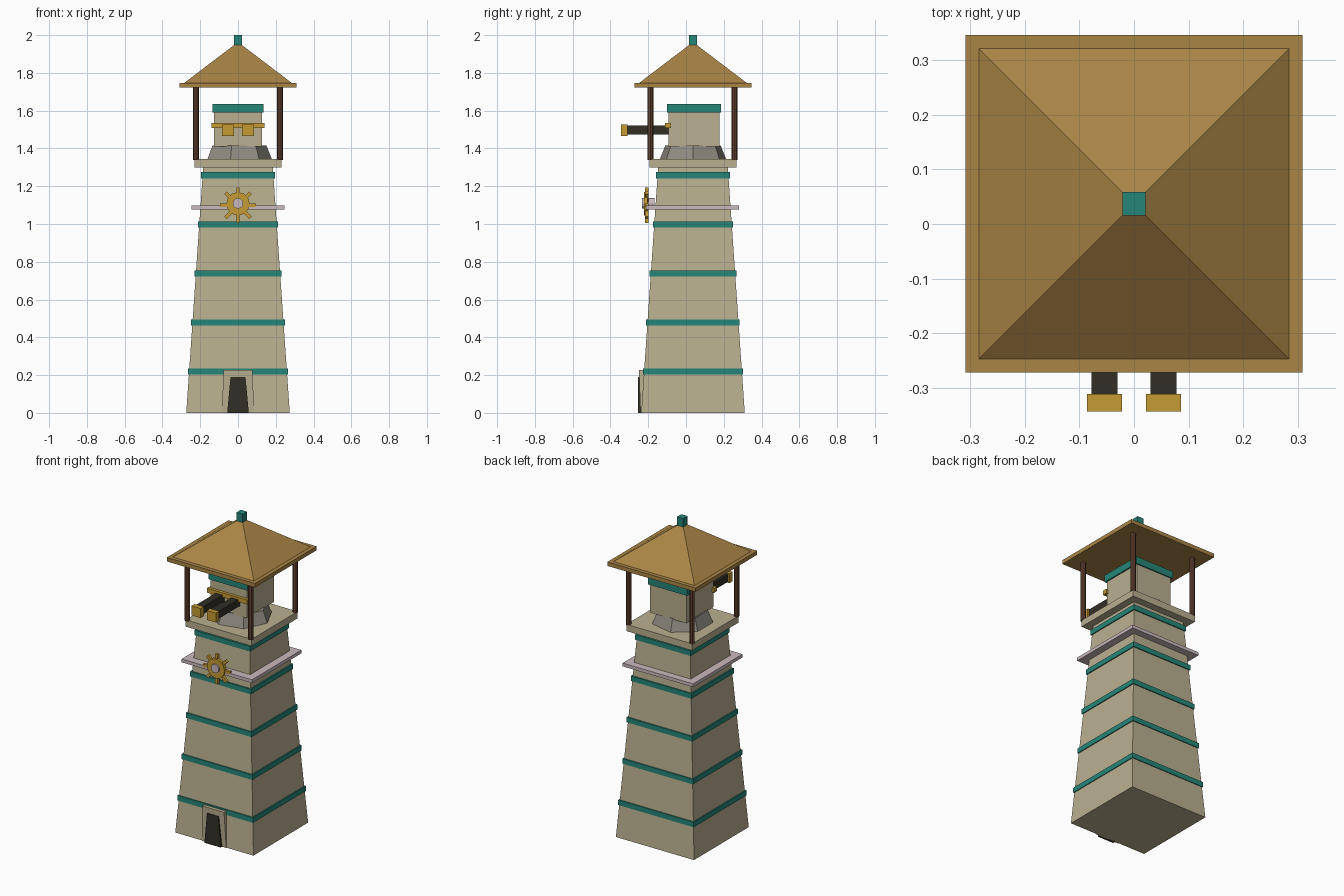
import bpy, bmesh, math
from mathutils import Matrix, Vector

if "Cube" in bpy.data.objects:
    bpy.data.objects.remove(bpy.data.objects["Cube"], do_unlink=True)

CY = 0.037  # tower axis in y


def material(name, r, g, b):
    lin = [((c / 255 + 0.055) / 1.055) ** 2.4 for c in (r, g, b)] + [1.0]
    m = bpy.data.materials.new(name)
    m.use_nodes = True
    m.diffuse_color = lin
    m.node_tree.nodes["Principled BSDF"].inputs["Base Color"].default_value = lin
    return m


STONE = material("sandstone", 186, 176, 144)
TEAL = material("teal", 38, 134, 121)
ROOF = material("ochre roof", 170, 133, 70)
BRASS = material("brass", 198, 155, 52)
PINK = material("pale pink", 202, 186, 190)
DARK = material("dark iron", 49, 47, 37)
WOOD = material("brown wood", 99, 64, 47)
GRAY = material("gray slate", 144, 141, 130)


def finish(name, bm, mat):
    bmesh.ops.recalc_face_normals(bm, faces=bm.faces)
    me = bpy.data.meshes.new(name)
    bm.to_mesh(me)
    bm.free()
    me.materials.append(mat)
    ob = bpy.data.objects.new(name, me)
    bpy.context.scene.collection.objects.link(ob)
    return ob


def box(name, mat, x, y, z):
    """Box from (min, max) ranges."""
    bm = bmesh.new()
    size = [b - a for a, b in (x, y, z)]
    mid = [(a + b) / 2 for a, b in (x, y, z)]
    bmesh.ops.create_cube(bm, size=1, matrix=Matrix.Translation(mid) @ Matrix.Diagonal((*size, 1)))
    return finish(name, bm, mat)


def frustum(name, mat, z0, z1, h0, h1, cy=CY):
    """Square tapered block given half widths at bottom and top."""
    bm = bmesh.new()
    bmesh.ops.create_cube(bm, size=2)
    for v in bm.verts:
        h, z = (h0, z0) if v.co.z < 0 else (h1, z1)
        v.co = Vector((v.co.x * h, v.co.y * h + cy, z))
    return finish(name, bm, mat)


def prism(name, mat, sides, r0, r1, depth, matrix):
    """Regular prism or cone section with a corner pointing to local +x."""
    bm = bmesh.new()
    bmesh.ops.create_cone(bm, cap_ends=True, segments=sides, radius1=r0, radius2=r1, depth=depth)
    first = max(bm.verts, key=lambda v: v.co.xy.length + v.co.y * 0.01).co
    turn = Matrix.Rotation(-math.atan2(first.y, first.x), 4, 'Z')
    bmesh.ops.transform(bm, matrix=matrix @ turn, verts=bm.verts)
    return finish(name, bm, mat)


def slab(name, mat, x0, x1, z1, front0, front1, back):
    """Tapered upright panel on the ground: half width and front y at bottom and top."""
    bm = bmesh.new()
    bmesh.ops.create_cube(bm, size=2)
    for v in bm.verts:
        low = v.co.z < 0
        y = (front0 if low else front1) if v.co.y < 0 else back
        v.co = Vector((v.co.x * (x0 if low else x1), y, 0 if low else z1))
    return finish(name, bm, mat)


# Tapered tower with teal bands, ledge and platform
frustum("tower", STONE, 0, 1.305, 0.274, 0.184)
for i in range(5):
    z = 0.218 + 0.26 * i
    h = 0.265 - 0.0175 * i
    frustum("band_%d" % (i + 1), TEAL, z - 0.016, z + 0.016, h, h)
frustum("ledge", PINK, 1.077, 1.098, 0.247, 0.247, 0.034)
frustum("platform", STONE, 1.3, 1.343, 0.231, 0.231)

# Doorway
slab("door_frame", STONE, 0.086, 0.076, 0.226, -0.241, -0.249, -0.15)
slab("door", DARK, 0.057, 0.04, 0.19, -0.255, -0.254, -0.2)

# Lantern room
prism("lantern_skirt", GRAY, 7, 0.18, 0.15, 0.074, Matrix.Translation((0, CY, 1.379)))
box("lantern_room", STONE, (-0.127, 0.127), (-0.092, 0.177), (1.41, 1.595))
box("lantern_cap", TEAL, (-0.136, 0.136), (-0.1, 0.185), (1.59, 1.635))

# Twin spyglasses on a brass bar
box("spyglass_bar", BRASS, (-0.14, 0.14), (-0.111, -0.08), (1.508, 1.536))
for side, s in (("left", 1), ("right", -1)):
    c = s * 0.054
    box(side + "_spyglass", DARK, (c - 0.024, c + 0.024), (-0.315, -0.085), (1.475, 1.522))
    box(side + "_spyglass_end", BRASS, (c - 0.032, c + 0.032), (-0.343, -0.311), (1.467, 1.527))

# Roof posts
for side, sx in (("left", 1), ("right", -1)):
    for end, sy in (("front", -1), ("back", 1)):
        place = Matrix.Translation((sx * 0.222, CY - 0.003 + sy * 0.223, 1.535))
        prism("%s_%s_post" % (end, side), WOOD, 8, 0.016, 0.016, 0.39, place)

# Roof and finial
frustum("roof_eave", ROOF, 1.722, 1.747, 0.309, 0.309)
frustum("roof", ROOF, 1.745, 1.947, 0.287, 0.021)
frustum("finial", TEAL, 1.945, 2.0, 0.0215, 0.0215)

# Ship's wheel on the front wall
face = Matrix.Rotation(math.pi / 2, 4, 'X')
prism("wheel_rim", BRASS, 12, 0.062, 0.062, 0.02, Matrix.Translation((0, -0.213, 1.107)) @ face)
prism("wheel_hub", PINK, 12, 0.028, 0.028, 0.065, Matrix.Translation((0, -0.2, 1.109)) @ face)
for i in range(8):
    spoke = box("wheel_spoke_%d" % (i + 1), BRASS, (0.03, 0.094), (-0.009, 0.009), (-0.009, 0.009))
    spoke.matrix_world = Matrix.Translation((0, -0.207, 1.1)) @ Matrix.Rotation(i * math.pi / 4, 4, 'Y')
